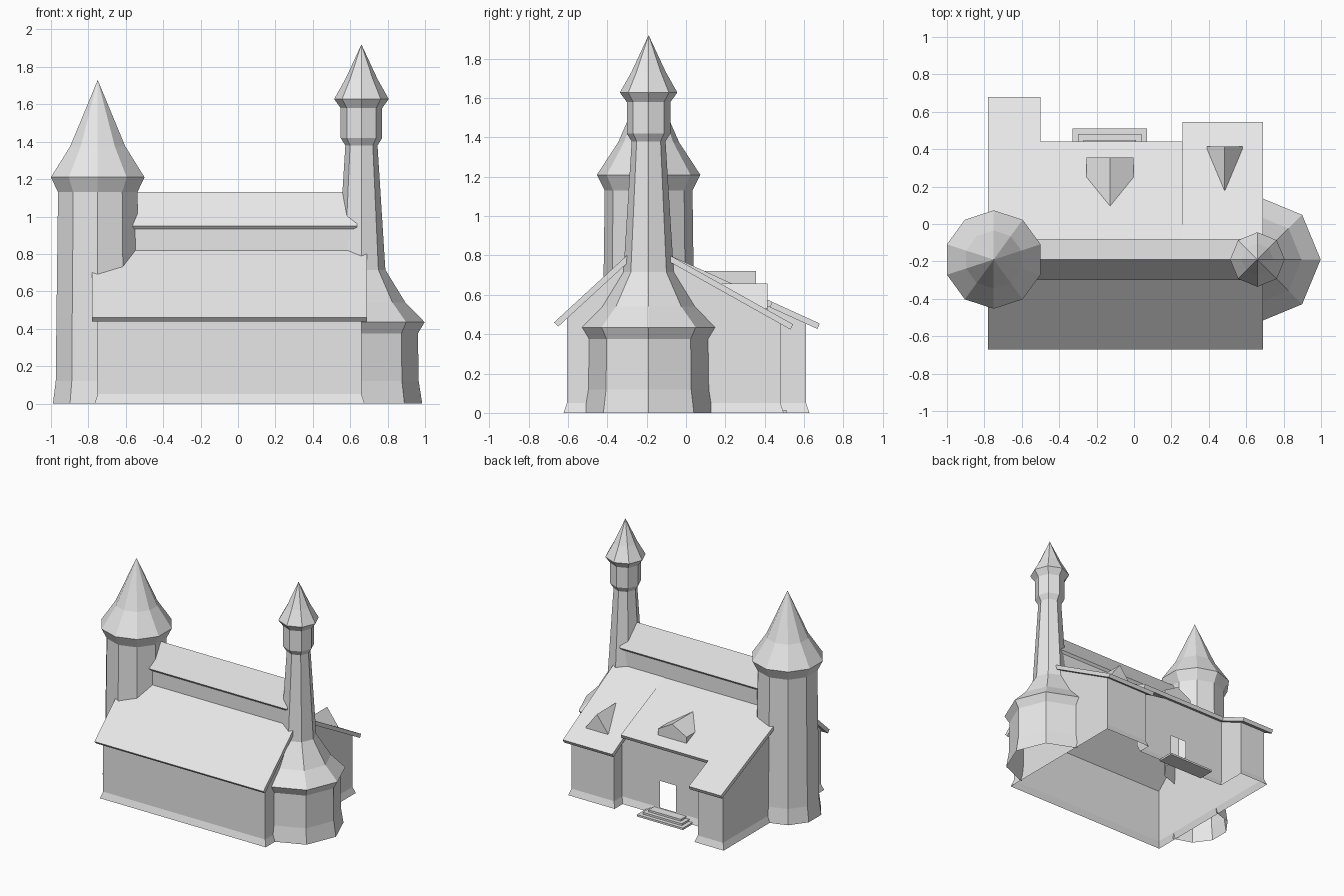
import bpy, bmesh, math
from mathutils import Vector

if "Cube" in bpy.data.objects:
    bpy.data.objects.remove(bpy.data.objects["Cube"], do_unlink=True)

stone = bpy.data.materials.new("pale_grey")
stone.use_nodes = True
GREY = (0.8, 0.8, 0.8, 1)
stone.diffuse_color = GREY
stone.node_tree.nodes["Principled BSDF"].inputs["Base Color"].default_value = GREY


def finish(name, bm, fix_normals=True):
    if fix_normals:
        bmesh.ops.recalc_face_normals(bm, faces=bm.faces)
    mesh = bpy.data.meshes.new(name)
    bm.to_mesh(mesh)
    bm.free()
    mesh.materials.append(stone)
    obj = bpy.data.objects.new(name, mesh)
    bpy.context.collection.objects.link(obj)
    return obj


def prism(name, profile, start, end, axis="x"):
    """Closed prism: profile (side, height) swept along x or y."""
    bm = bmesh.new()
    ends = []
    for t in (start, end):
        ends.append([bm.verts.new((t, s, z) if axis == "x" else (s, t, z))
                     for s, z in profile])
    n = len(profile)
    for i in range(n):
        j = (i + 1) % n
        bm.faces.new((ends[0][i], ends[0][j], ends[1][j], ends[1][i]))
    for ring in ends:
        bm.faces.new(ring)
    return finish(name, bm)


def roof_slab(name, x0, x1, top, eave, thick=0.03):
    """Sloping slab from its upper edge to its eave, both as (y, z)."""
    a, b = Vector(top), Vector(eave)
    d = (b - a).normalized()
    down = Vector((d.y, -d.x))
    if down.y > 0:
        down = -down
    down *= thick
    prism(name, [a, b, b + down, a + down], x0, x1)


def tower(name, centre, sides, profile, inner_side, inner_top):
    """Faceted tower, open below, without the faces buried in the hall."""
    bm = bmesh.new()
    rings = []
    for r, z in profile:
        rings.append([bm.verts.new((centre[0] + r * math.cos(a), centre[1] + r * math.sin(a), z))
                      for a in (math.pi / 2 + math.tau * i / sides for i in range(sides))])
    for low, high in zip(rings, rings[1:]):
        for i in range(sides):
            j = (i + 1) % sides
            bm.faces.new((low[i], low[j], high[j], high[i]))
    bmesh.ops.remove_doubles(bm, verts=bm.verts, dist=0.0005)
    buried = []
    for f in bm.faces:
        c = f.calc_center_median()
        if (c.x - centre[0]) * inner_side > 0 and c.z < inner_top:
            buried.append(f)
    bmesh.ops.delete(bm, geom=buried, context="FACES")
    finish(name, bm)


# Roof planes
def front_plane(y):
    return 0.81 + 0.92 * (y + 0.29)


def back_plane(y):
    return 0.80 - 0.455 * (y + 0.08)


def annex_plane(y):
    return 0.80 - 0.56 * (y + 0.08)


def wall_top(x, y):
    if y < -0.2:
        z = front_plane(y)
    elif x > 0.2:
        z = annex_plane(y)
    else:
        z = back_plane(y)
    return z - 0.025


# Hall walls: one open shell with a flared foot and a doorway at the back
outline = [Vector(p) for p in (
    (-0.75, -0.605), (0.66, -0.605), (0.66, -0.28), (0.66, -0.1), (0.66, 0.48),
    (0.29, 0.48), (0.29, 0.38), (-0.04, 0.38), (-0.18, 0.38), (-0.53, 0.38),
    (-0.53, 0.61), (-0.75, 0.61), (-0.75, -0.1), (-0.75, -0.28))]
DOOR_SEGMENT = 7
count = len(outline)


def miter(i):
    before = (outline[i] - outline[i - 1]).normalized()
    after = (outline[(i + 1) % count] - outline[i]).normalized()
    n1, n2 = Vector((before.y, -before.x)), Vector((after.y, -after.x))
    return (n1 + n2) / (1 + n1.dot(n2))


bm = bmesh.new()
columns = []
for i, p in enumerate(outline):
    foot = p + miter(i) * 0.017
    columns.append([bm.verts.new((foot.x, foot.y, 0))] +
                   [bm.verts.new((p.x, p.y, z)) for z in (0.05, 0.26, wall_top(p.x, p.y))])
for i in range(count):
    a, b = columns[i], columns[(i + 1) % count]
    for k in range(3):
        if i == DOOR_SEGMENT and k == 1:
            continue
        bm.faces.new((a[k], b[k], b[k + 1], a[k + 1]))
finish("hall_walls", bm, fix_normals=False)

# Lower roofs
roof_slab("front_roof", -0.78, 0.69, (-0.27, front_plane(-0.27)), (-0.67, front_plane(-0.67)))
for name, x0, x1, eave, plane in (
        ("wing_roof", -0.78, -0.50, 0.68, back_plane),
        ("middle_roof", -0.50, 0.26, 0.44, back_plane),
        ("annex_roof", 0.26, 0.69, 0.545, annex_plane)):
    roof_slab(name, x0, x1, (-0.11, plane(-0.11)), (eave, plane(eave)))

# Raised nave and its gabled roof
prism("nave_walls", [(-0.28, 0.76), (-0.10, 0.76), (-0.10, 0.95), (-0.19, 1.09), (-0.28, 0.95)],
      -0.55, 0.61)
prism("nave_roof", [(-0.19, 1.13), (-0.30, 0.95), (-0.285, 0.932), (-0.19, 1.09),
                    (-0.095, 0.932), (-0.08, 0.95)], -0.565, 0.635)

# Dormers
for name, x, half, ridge, eave, base, back, front in (
        ("large_dormer", -0.128, 0.125, 0.72, 0.65, 0.57, 0.05, 0.355),
        ("small_dormer", 0.485, 0.095, 0.657, 0.53, 0.50, 0.18, 0.415)):
    prism(name, [(x - half, base), (x + half, base), (x + half, eave), (x, ridge),
                 (x - half, eave)], back, front, axis="y")

# Doorsteps
for i in range(3):
    edge = 0.03 * i
    h = 0.015 * (i + 1)
    y1 = 0.51 - edge
    prism("doorstep_%d" % (i + 1), [(0.38, 0), (y1, 0), (y1, h), (0.38, h)],
          -0.33 + edge, 0.07 - edge)

# Towers: (radius, height) profiles
tower("broad_tower", (-0.75, -0.19), 10,
      [(0.252, 0), (0.236, 0.12), (0.232, 0.46), (0.223, 1.13), (0.263, 1.21),
       (0.155, 1.375), (0, 1.73)], 1, 0.46)
tower("slim_tower", (0.66, -0.19), 8,
      [(0.325, 0), (0.306, 0.12), (0.302, 0.375), (0.338, 0.435), (0.235, 0.54),
       (0.128, 0.715), (0.086, 1.38), (0.111, 1.42), (0.111, 1.58), (0.146, 1.628),
       (0.086, 1.735), (0, 1.92)], -1, 0.7)
